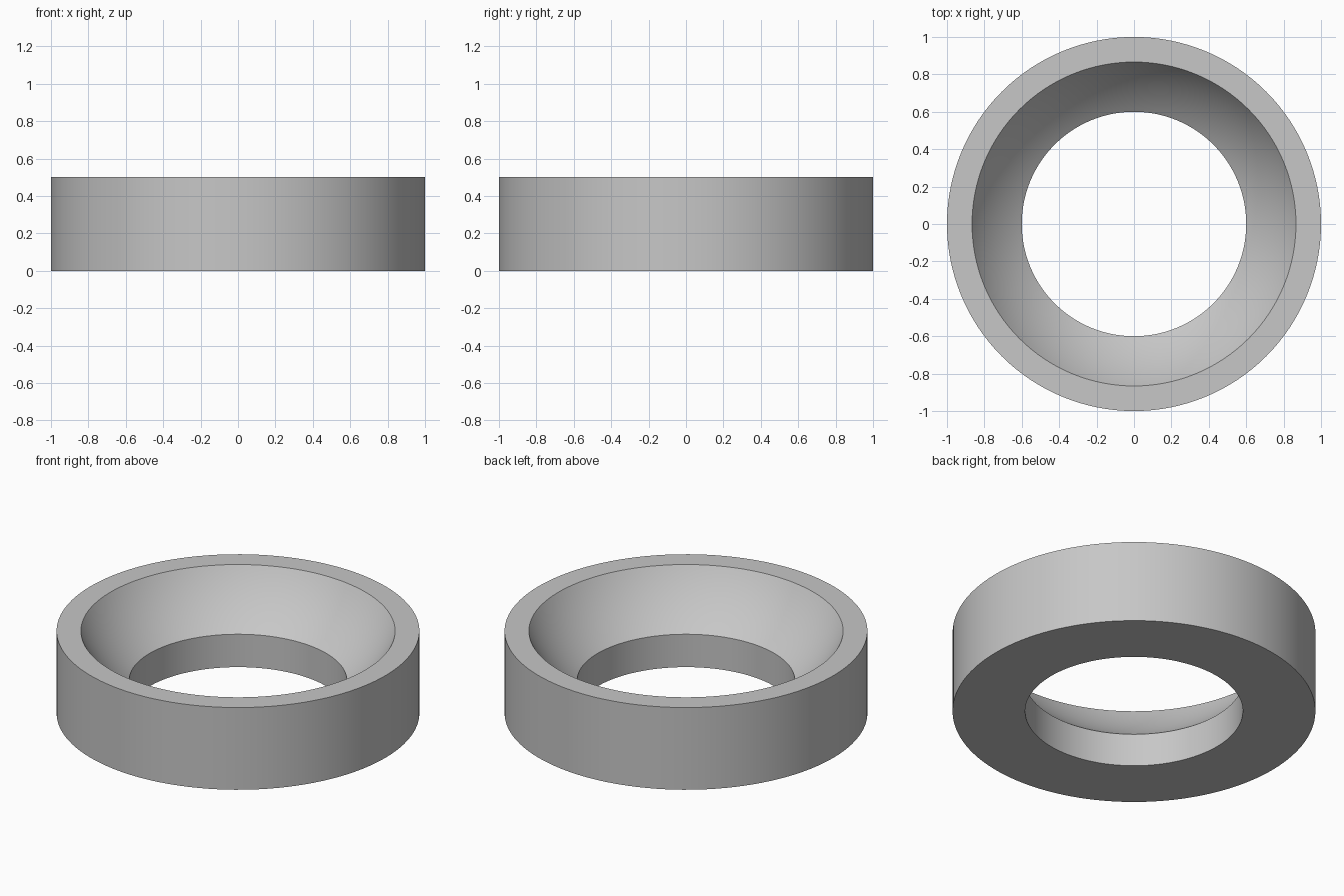
import bpy
import math

SEGMENTS = 128
ARC_STEPS = 16
OUTER, BORE, HEIGHT, BORE_TOP = 1.0, 0.6, 0.5, 0.2
SPHERE_R, SPHERE_Z = 1.0, 1.0

cube = bpy.data.objects.get("Cube")
if cube:
    bpy.data.objects.remove(cube, do_unlink=True)

# Plain grey metal
grey = bpy.data.materials.new("grey_metal")
grey.use_nodes = True
colour = (0.57, 0.57, 0.57, 1.0)
grey.diffuse_color = colour
grey.node_tree.nodes["Principled BSDF"].inputs["Base Color"].default_value = colour

# Cross-section: outer wall, flat bottom, straight bore, spherical seat, flat rim
profile = [(OUTER, HEIGHT), (OUTER, 0), (BORE, 0)]
start = math.acos((SPHERE_Z - BORE_TOP) / SPHERE_R)
end = math.acos((SPHERE_Z - HEIGHT) / SPHERE_R)
for i in range(ARC_STEPS + 1):
    a = start + (end - start) * i / ARC_STEPS
    profile.append((SPHERE_R * math.sin(a), SPHERE_Z - SPHERE_R * math.cos(a)))

# Revolve the closed cross-section around z
n = len(profile)
verts, faces = [], []
for s in range(SEGMENTS):
    t = 2 * math.pi * s / SEGMENTS
    verts += [(r * math.cos(t), r * math.sin(t), z) for r, z in profile]
    for k in range(n):
        a, b = s * n, (s + 1) % SEGMENTS * n
        k2 = (k + 1) % n
        faces.append((a + k, a + k2, b + k2, b + k))

mesh = bpy.data.meshes.new("spherical_seat_ring")
mesh.from_pydata(verts, [], faces)
mesh.materials.append(grey)
ring = bpy.data.objects.new("spherical_seat_ring", mesh)
bpy.context.collection.objects.link(ring)

# Smooth walls with crisp rims
bpy.ops.object.select_all(action="DESELECT")
ring.select_set(True)
bpy.context.view_layer.objects.active = ring
bpy.ops.object.mode_set(mode="EDIT")
bpy.ops.mesh.select_all(action="SELECT")
bpy.ops.mesh.normals_make_consistent(inside=False)
bpy.ops.object.mode_set(mode="OBJECT")
bpy.ops.object.shade_smooth_by_angle(angle=math.radians(25))
